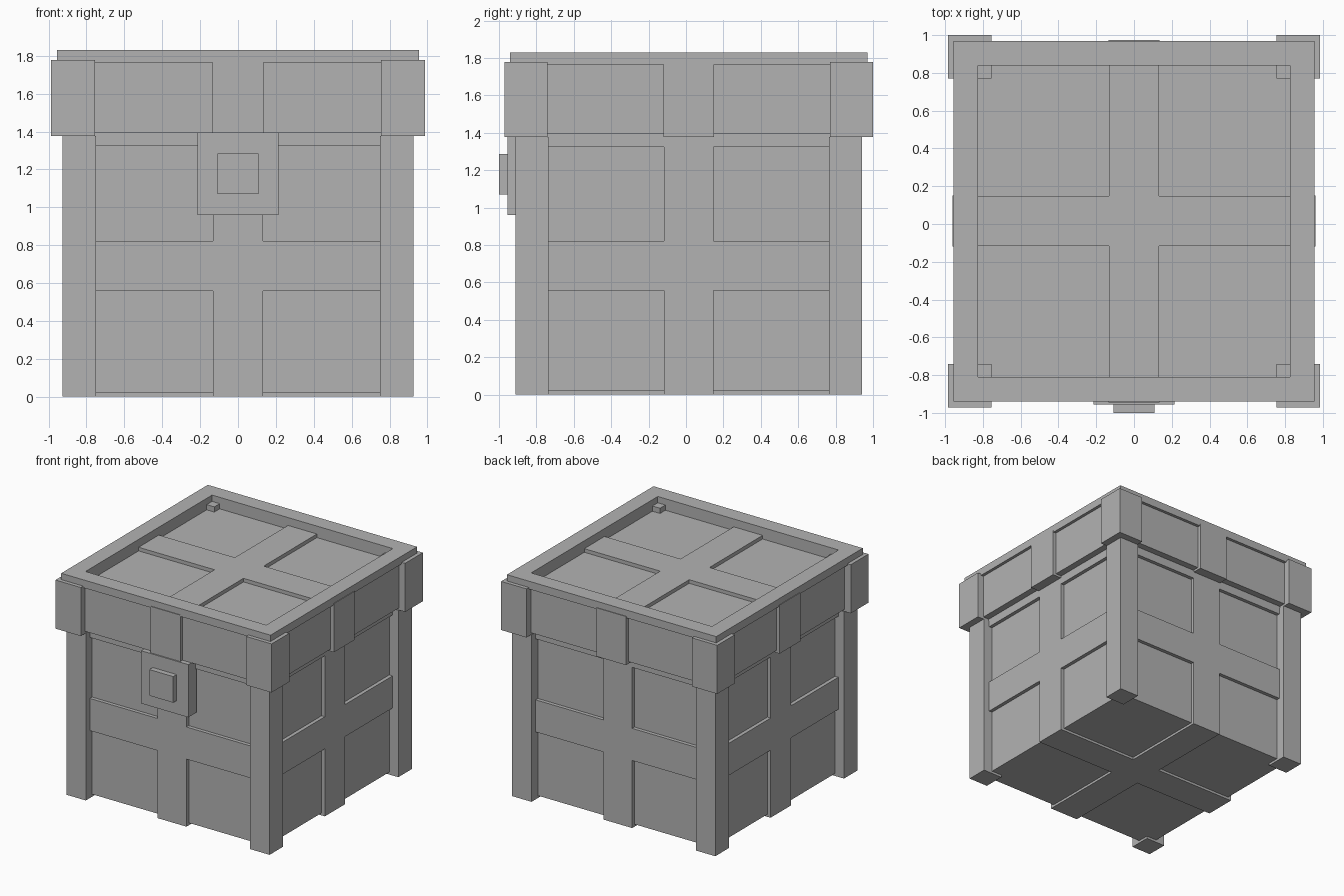
import bpy
import bmesh
from math import pi
from mathutils import Matrix, Vector

if "Cube" in bpy.data.objects:
    bpy.data.objects.remove(bpy.data.objects["Cube"], do_unlink=True)

YC = 0.015  # chest centre in y, the latch reaches further forward

grey = bpy.data.materials.new("plain grey")
grey.use_nodes = True
grey.diffuse_color = (0.45, 0.45, 0.45, 1)
grey.node_tree.nodes["Principled BSDF"].inputs["Base Color"].default_value = grey.diffuse_color


def finish(name, bm, matrix=Matrix()):
    bmesh.ops.transform(bm, matrix=Matrix.Translation((0, YC, 0)) @ matrix, verts=bm.verts)
    bmesh.ops.recalc_face_normals(bm, faces=bm.faces)
    mesh = bpy.data.meshes.new(name)
    bm.to_mesh(mesh)
    bm.free()
    mesh.materials.append(grey)
    bpy.context.collection.objects.link(bpy.data.objects.new(name, mesh))


def box(name, low, high, matrix=Matrix()):
    bm = bmesh.new()
    low, high = Vector(low), Vector(high)
    bmesh.ops.create_cube(bm, size=1)
    bmesh.ops.scale(bm, vec=high - low, verts=bm.verts)
    bmesh.ops.translate(bm, vec=(low + high) / 2, verts=bm.verts)
    finish(name, bm, matrix)


def square_lathe(name, profile):
    """Stack square loops given as (half width, height) and cap both ends."""
    bm = bmesh.new()
    loops = [[bm.verts.new((sx * r, sy * r, z))
              for sx, sy in ((-1, -1), (1, -1), (1, 1), (-1, 1))] for r, z in profile]
    for a, b in zip(loops, loops[1:]):
        for i in range(4):
            j = (i + 1) % 4
            bm.faces.new((a[i], a[j], b[j], b[i]))
    bm.faces.new(loops[0])
    bm.faces.new(loops[-1])
    finish(name, bm)


def cross(name, arm, reach, bottom, top, bar_low, bar_high, depth, matrix):
    """Cross-shaped plate drawn in local x, y and extruded along local z."""
    half = [(arm, bottom), (arm, bar_low), (reach, bar_low),
            (reach, bar_high), (arm, bar_high), (arm, top)]
    outline = half + [(-x, y) for x, y in reversed(half)]
    bm = bmesh.new()
    face = bm.faces.new([bm.verts.new((x, y, 0)) for x, y in outline])
    new = bmesh.ops.extrude_face_region(bm, geom=[face])["geom"]
    bmesh.ops.translate(bm, vec=(0, 0, depth),
                        verts=[v for v in new if isinstance(v, bmesh.types.BMVert)])
    finish(name, bm, matrix)


# Body with a thicker rim, and lid with an overhanging frame and sunken top
square_lathe("chest_body", [(0.845, 0.02), (0.845, 1.325), (0.875, 1.325), (0.875, 1.395)])
square_lathe("lid", [(0.93, 1.395), (0.93, 1.765), (0.955, 1.765), (0.955, 1.83),
                     (0.825, 1.83), (0.825, 1.735)])

ARM = 0.132
sides = ("front", "left", "back", "right")
for i, side in enumerate(sides):
    turn = Matrix.Rotation(i * pi / 2, 4, "Z")
    # Raised cross on each wall
    upright = turn @ Matrix.Translation((0, -0.84, 0)) @ Matrix.Rotation(pi / 2, 4, "X")
    cross(side + "_cross", ARM, 0.75, 0, 1.325, 0.557, 0.822, 0.035, upright)
    # Lid bracket in the middle of each edge
    box(side + "_lid_bracket", (-0.135, -0.96, 1.377), (0.135, -0.88, 1.778), turn)
    # Corner post and lid corner
    box("corner_post_" + side, (0.75, -0.927, 0), (0.927, -0.75, 1.377), turn)
    box("lid_corner_" + side, (0.755, -0.986, 1.377), (0.986, -0.755, 1.778), turn)

# Crosses on the bottom and on the sunken lid top
cross("bottom_cross", ARM, 0.84, -0.84, 0.84, -ARM, ARM, 0.025, Matrix())
cross("lid_top_cross", ARM, 0.825, -0.825, 0.825, -ARM, ARM, 0.035,
      Matrix.Translation((0, 0, 1.73)))

# Latch
box("latch_plate", (-0.215, -0.97, 0.96), (0.215, -0.86, 1.395))
box("latch_button", (-0.109, -1.015, 1.07), (0.109, -0.96, 1.285))
